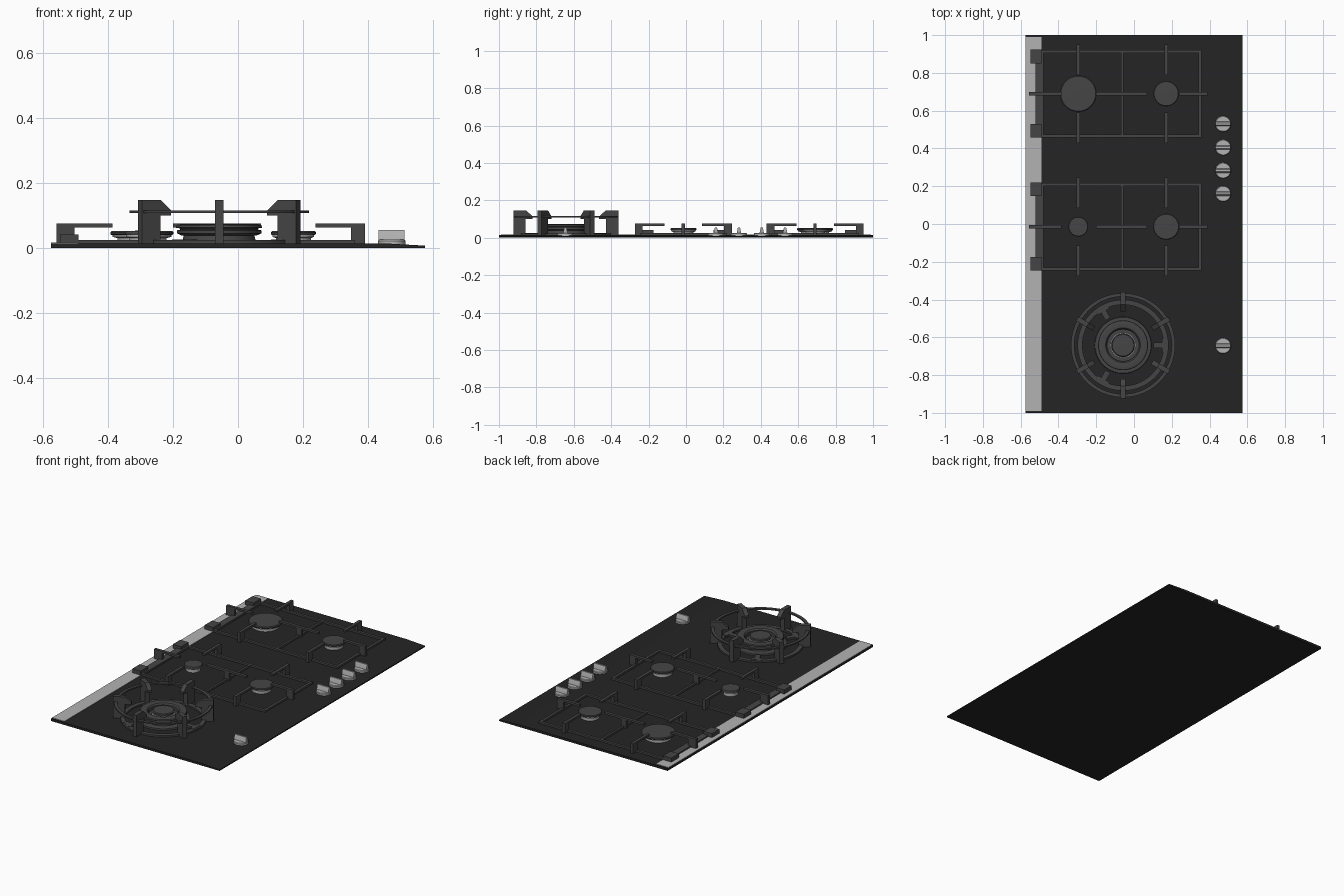
import bpy, bmesh, math
from mathutils import Matrix, Vector

if "Cube" in bpy.data.objects:
    bpy.data.objects.remove(bpy.data.objects["Cube"])


def material(name, v):
    m = bpy.data.materials.new(name)
    m.diffuse_color = (v, v, v, 1)
    m.use_nodes = True
    m.node_tree.nodes["Principled BSDF"].inputs["Base Color"].default_value = m.diffuse_color
    return m


GLASS = material("black_glass", 0.018)
IRON = material("cast_iron", 0.06)
STEEL = material("brushed_steel", 0.45)
TOP = 0.014  # height of the glass surface


def finish(bm, name, mat, smooth=False):
    bmesh.ops.recalc_face_normals(bm, faces=bm.faces)
    me = bpy.data.meshes.new(name)
    bm.to_mesh(me)
    bm.free()
    ob = bpy.data.objects.new(name, me)
    bpy.context.collection.objects.link(ob)
    me.materials.append(mat)
    if smooth:
        bpy.ops.object.select_all(action='DESELECT')
        ob.select_set(True)
        bpy.context.view_layer.objects.active = ob
        bpy.ops.object.shade_smooth_by_angle(angle=math.radians(35))
    return ob


def box(bm, x0, x1, y0, y1, z0, z1):
    m = Matrix.Translation(((x0 + x1) / 2, (y0 + y1) / 2, (z0 + z1) / 2))
    m = m @ Matrix.Diagonal((x1 - x0, y1 - y0, z1 - z0, 1))
    bmesh.ops.create_cube(bm, size=1, matrix=m)


def prism(bm, profile, width, cx, cy, angle=0):
    # (radius, z) outline given a sideways thickness, turned about (cx, cy)
    m = Matrix.Translation((cx, cy, 0)) @ Matrix.Rotation(angle, 4, 'Z')
    a, b = [[bm.verts.new(m @ Vector((r, s * width / 2, z))) for r, z in profile] for s in (-1, 1)]
    bm.faces.new(a)
    bm.faces.new(b[::-1])
    for i in range(len(a)):
        j = (i + 1) % len(a)
        bm.faces.new((a[i], b[i], b[j], a[j]))


def lathe(bm, profile, cx, cy, n=64, closed=False):
    # profile revolved about a vertical axis
    rings = []
    for r, z in profile:
        if r == 0:
            rings.append([bm.verts.new((cx, cy, z))] * n)
        else:
            rings.append([bm.verts.new((cx + r * math.cos(2 * math.pi * k / n),
                                        cy + r * math.sin(2 * math.pi * k / n), z)) for k in range(n)])
    pairs = list(zip(rings, rings[1:])) + ([(rings[-1], rings[0])] if closed else [])
    for a, b in pairs:
        for k in range(n):
            j = (k + 1) % n
            bm.faces.new(list(dict.fromkeys((a[k], a[j], b[j], b[k]))))


def ring(bm, r0, r1, z0, z1, cx, cy):
    lathe(bm, [(r0, z0), (r1, z0), (r1, z1), (r0, z1)], cx, cy, closed=True)


# glass plate with a sloped control edge
bm = bmesh.new()
prism(bm, [(-0.575, 0), (0.575, 0), (0.575, 0.007), (0.45, TOP), (-0.575, TOP)], 2, 0, 0)
finish(bm, "glass_plate", GLASS)

# steel strip along the rear edge
bm = bmesh.new()
box(bm, -0.574, -0.49, -0.99, 0.99, TOP - 0.004, TOP + 0.003)
finish(bm, "rear_strip", STEEL)


def finger(bm, cx, cy, angle, inner, outer, leg):
    prism(bm, [(inner, 0.063), (outer - leg, 0.063), (outer - leg, TOP), (outer, TOP),
               (outer, 0.075), (inner, 0.075)], 0.018, cx, cy, angle)


def grate(name, cy):
    bm = bmesh.new()
    z0, z1, w = TOP, 0.025, 0.016
    x0, x1, h = -0.495, 0.358, 0.232
    # low frame with a middle divider
    for s in (-1, 1):
        y = cy + s * (h - w / 2)
        box(bm, x0, x1, y - w / 2, y + w / 2, z0, z1)
        # rear corner foot
        yf = cy + s * (h - 0.035)
        box(bm, -0.547, -0.49, yf - 0.036, yf + 0.036, z0, 0.042)
    for x in (x0, x1 - w, -0.068):
        box(bm, x, x + w * (0.8 if x == -0.068 else 1), cy - h + w, cy + h - w, z0, z1)
    box(bm, -0.522, -0.495, cy - h + 0.06, cy + h - 0.06, z0, z1)
    # pan fingers around both burners
    for cx in (-0.295, 0.17):
        for s in (-1, 1):
            finger(bm, cx, cy, s * math.pi / 2, 0.10, 0.26, 0.042)
    finger(bm, -0.295, cy, math.pi, 0.09, 0.262, 0.055)
    finger(bm, 0.17, cy, 0, 0.068, 0.22, 0.043)
    # shared middle finger
    prism(bm, [(-0.2, 0.063), (-0.08, 0.063), (-0.08, TOP), (-0.045, TOP), (-0.045, 0.063),
               (0.07, 0.063), (0.07, 0.075), (-0.2, 0.075)], 0.018, 0, cy)
    finish(bm, name, IRON)


def burner(name, cx, cy, r):
    # steel body under an iron cap
    bm = bmesh.new()
    lathe(bm, [(0, TOP), (r * 0.78, TOP), (r * 0.78, 0.03), (r * 0.93, 0.034), (r * 0.93, 0.04), (0, 0.04)], cx, cy)
    finish(bm, name + "_body", STEEL, True)
    bm = bmesh.new()
    lathe(bm, [(0, 0.04), (r * 0.97, 0.04), (r, 0.043), (r, 0.048), (r * 0.95, 0.052), (0, 0.053)], cx, cy)
    finish(bm, name + "_cap", IRON, True)


YA, YB = 0.69, -0.014
grate("back_grate", YA)
grate("middle_grate", YB)
burner("large_burner", -0.295, YA, 0.097)
burner("medium_burner_a", 0.17, YA, 0.067)
burner("small_burner", -0.295, YB, 0.052)
burner("medium_burner_b", 0.17, YB, 0.069)

# wok stand: upper ring, base ring, six supports and three inner tabs
WX, WY = -0.058, -0.642
bm = bmesh.new()
ring(bm, 0.258, 0.276, 0.107, 0.115, WX, WY)
ring(bm, 0.215, 0.241, TOP, 0.024, WX, WY)
for k in range(6):
    prism(bm, [(0.178, 0.1), (0.215, 0.1), (0.215, TOP), (0.281, TOP), (0.281, 0.147),
               (0.215, 0.147), (0.178, 0.115)], 0.026, WX, WY, math.radians(30 + 60 * k))
for k in range(3):
    a = math.radians(120 * k)
    prism(bm, [(0.16, TOP), (0.225, TOP), (0.225, 0.026), (0.16, 0.026)], 0.03, WX, WY, a)
    prism(bm, [(0.205, TOP), (0.23, TOP), (0.23, 0.026), (0.205, 0.026)], 0.07, WX, WY, a)
finish(bm, "wok_stand", IRON, True)

# wok burner: steel base, flame ring and centre cap
bm = bmesh.new()
lathe(bm, [(0, TOP), (0.15, TOP), (0.148, 0.022), (0.112, 0.024), (0.108, 0.04), (0, 0.04)], WX, WY)
finish(bm, "wok_burner_base", IRON, True)
bm = bmesh.new()
lathe(bm, [(0.085, 0.038), (0.115, 0.038), (0.13, 0.045), (0.13, 0.054), (0.12, 0.056), (0.12, 0.06),
           (0.132, 0.062), (0.13, 0.07), (0.118, 0.073), (0.092, 0.07), (0.085, 0.062)], WX, WY, closed=True)
finish(bm, "wok_flame_ring", IRON, True)
bm = bmesh.new()
lathe(bm, [(0, 0.038), (0.068, 0.038), (0.068, 0.058), (0, 0.058)], WX, WY)
finish(bm, "wok_inner_body", STEEL, True)
bm = bmesh.new()
lathe(bm, [(0, 0.057), (0.062, 0.057), (0.062, 0.068), (0.057, 0.072), (0, 0.073)], WX, WY)
finish(bm, "wok_centre_cap", IRON, True)

# control knobs: round skirt with a raised grip
for i, y in enumerate((0.53, 0.405, 0.283, 0.16, -0.645)):
    bm = bmesh.new()
    lathe(bm, [(0, 0.01), (0.042, 0.01), (0.042, 0.022), (0.039, 0.026), (0, 0.026)], 0.472, y, 40)
    prism(bm, [(-0.012, 0.025), (0.012, 0.025), (0.007, 0.05), (0.005, 0.055), (-0.005, 0.055), (-0.007, 0.05)],
          0.08, 0.472, y, math.pi / 2)
    finish(bm, f"knob_{i + 1}", STEEL, True)
